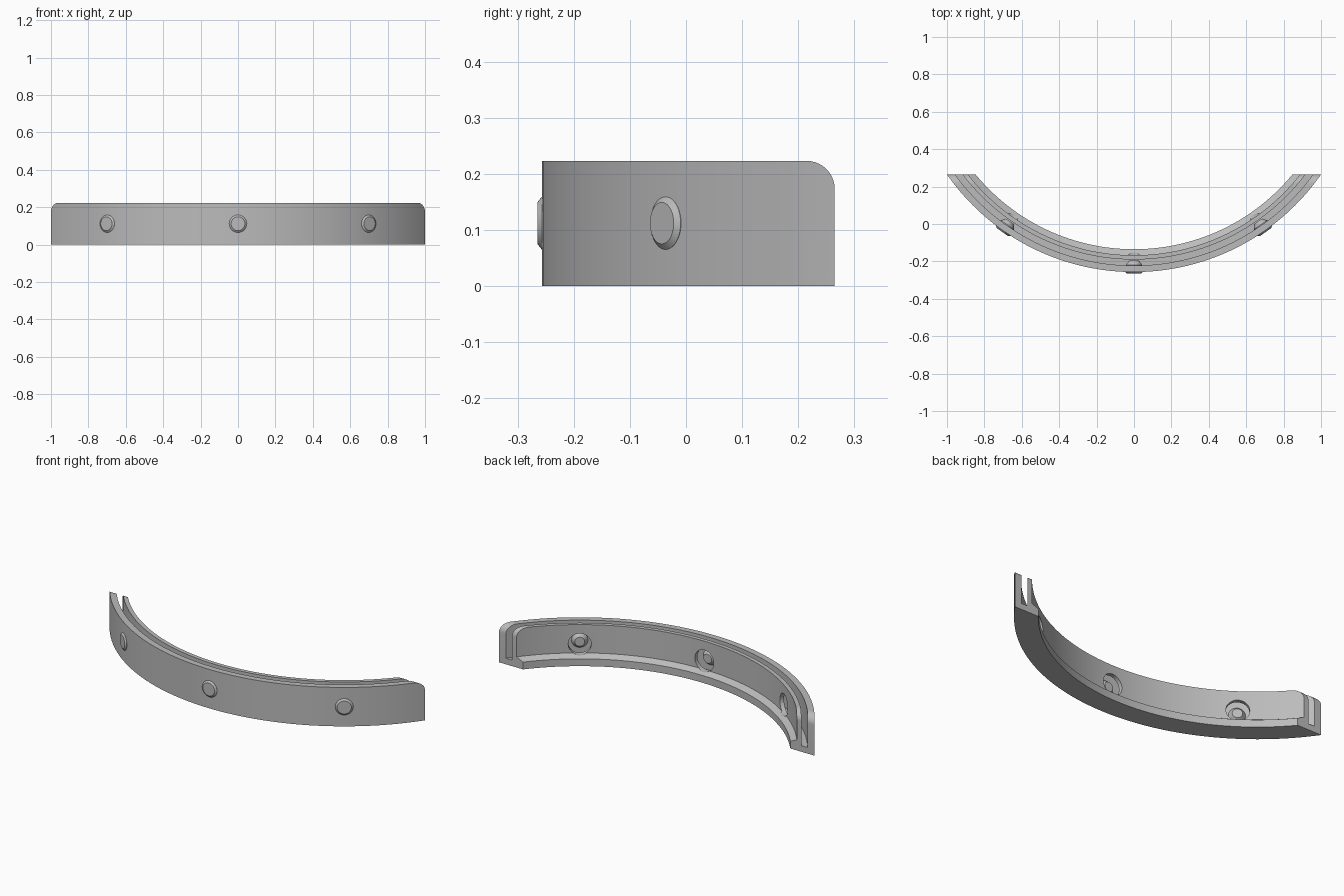
import bpy, bmesh
from math import sin, cos, pi, radians
from mathutils import Vector, Matrix

if "Cube" in bpy.data.objects:
    bpy.data.objects.remove(bpy.data.objects["Cube"], do_unlink=True)

CENTRE = Vector((0, 0.962, 0))   # axis of the arc
END_Y, HEIGHT, CORNER = 0.265, 0.223, 0.05
BOLT_Z, BOLT_ANGLES = 0.112, (-35, 0, 35)

grey = bpy.data.materials.new("plain_grey")
grey.use_nodes = True
grey.diffuse_color = (0.5, 0.5, 0.5, 1)
grey.node_tree.nodes["Principled BSDF"].inputs["Base Color"].default_value = (0.5, 0.5, 0.5, 1)


def loft(name, rings, closed=False):
    """Skin a list of rings of points, capping the ends."""
    bm = bmesh.new()
    loops = [[bm.verts.new(p) for p in ring] for ring in rings]
    for a, b in zip(loops, loops[1:]):
        for i in range(len(a)):
            j = (i + 1) % len(a)
            bm.faces.new((a[i], a[j], b[j], b[i]))
    bm.faces.new(loops[0])
    bm.faces.new(loops[-1])
    bmesh.ops.recalc_face_normals(bm, faces=bm.faces)
    mesh = bpy.data.meshes.new(name)
    bm.to_mesh(mesh)
    bm.free()
    mesh.materials.append(grey)
    obj = bpy.data.objects.new(name, mesh)
    bpy.context.collection.objects.link(obj)
    return obj


def activate(obj):
    bpy.ops.object.select_all(action='DESELECT')
    obj.select_set(True)
    bpy.context.view_layer.objects.active = obj


def smooth(obj):
    activate(obj)
    bpy.ops.object.shade_smooth_by_angle(angle=radians(25))


def cut(obj, tool, operation):
    mod = obj.modifiers.new("cut", 'BOOLEAN')
    mod.object, mod.operation, mod.solver = tool, operation, 'EXACT'
    activate(obj)
    bpy.ops.object.modifier_apply(modifier=mod.name)
    bpy.data.objects.remove(tool, do_unlink=True)


def radial_lathe(name, profile, degrees, sides=40):
    """Round part pointing outward from the arc axis; profile is (radius, distance)."""
    turn = Matrix.Rotation(radians(degrees), 4, 'Z')
    rings = [[CENTRE + turn @ Vector((r * cos(t), -d, BOLT_Z + r * sin(t)))
              for t in (2 * pi * k / sides for k in range(sides))]
             for r, d in profile]
    return loft(name, rings)


# Curved rail: double wall with a slot and a sloping inner ledge
section = [(1.219, 0), (1.219, HEIGHT), (1.184, HEIGHT), (1.184, 0.035),
           (1.152, 0.035), (1.152, HEIGHT), (1.129, HEIGHT), (1.129, 0.061),
           (1.097, 0.042), (1.097, 0)]
STEPS = 72
angles = [radians(-60 + 120 * k / STEPS) for k in range(STEPS + 1)]
rail = loft("curved_rail", [[CENTRE + Vector((r * sin(a), -r * cos(a), z))
                             for r, z in section] for a in angles])

# Flat ends with rounded upper corners
arc = [(END_Y - CORNER + CORNER * cos(t), HEIGHT - CORNER + CORNER * sin(t))
       for t in (pi / 2 * k / 10 for k in range(11))]
outline = [(-1, -1), (END_Y, -1)] + arc + [(END_Y - CORNER, HEIGHT + 0.0005), (-1, HEIGHT + 0.0005)]
envelope = loft("end_envelope", [[Vector((x, y, z)) for y, z in outline] for x in (-2, 2)])
cut(rail, envelope, 'INTERSECT')

# Access holes through the inner wall
for angle in BOLT_ANGLES:
    cut(rail, radial_lathe("hole_cutter", [(0.06, 1.05), (0.06, 1.168)], angle), 'DIFFERENCE')
smooth(rail)

# Bolts through the outer wall
bolt_profile = [(0.037, 1.227), (0.047, 1.219), (0.047, 1.214),
                (0.043, 1.2), (0.043, 1.18), (0.026, 1.157)]
for side, angle in zip(("right", "middle", "left"), BOLT_ANGLES):
    smooth(radial_lathe(side + "_bolt", bolt_profile, angle))
